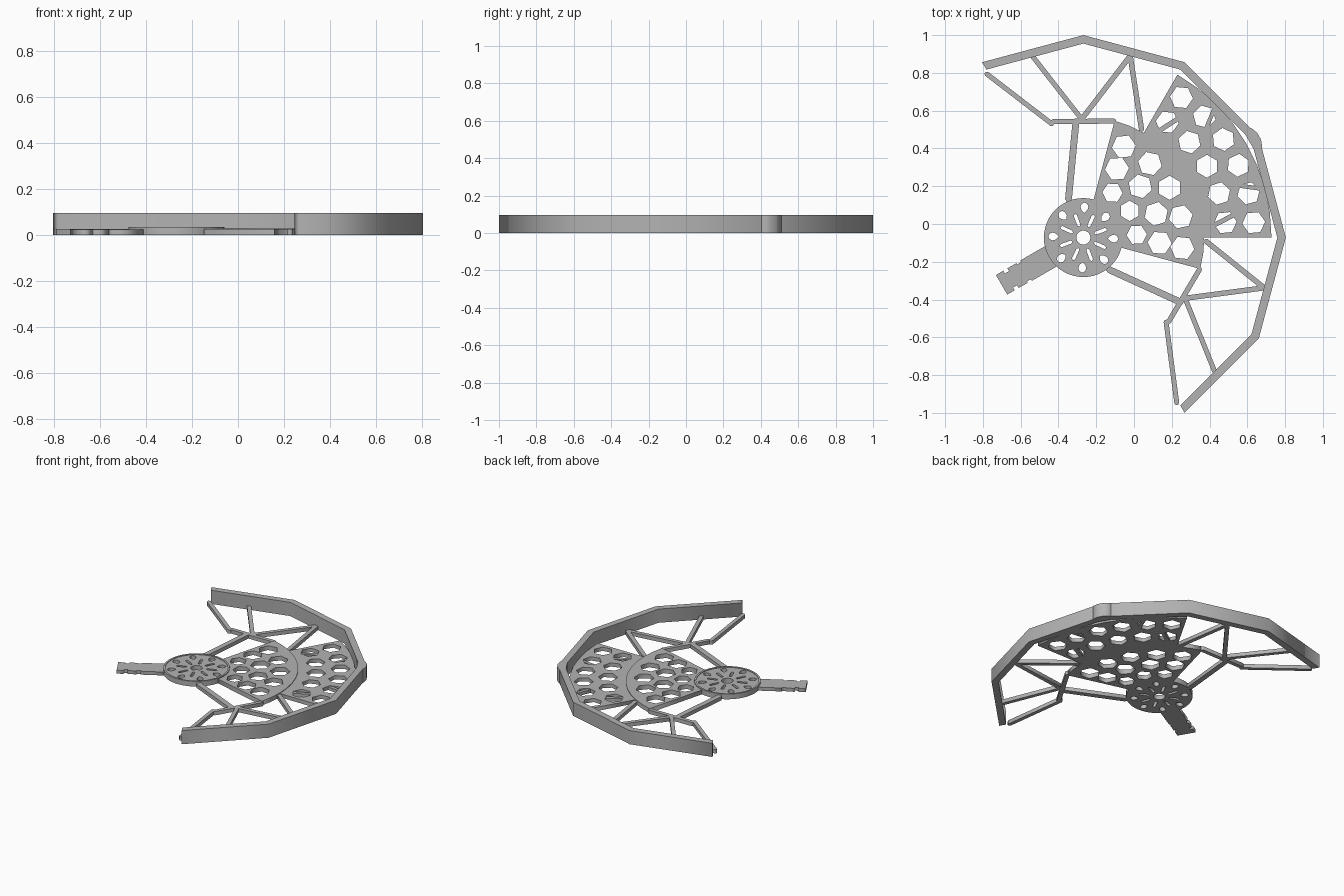
import bpy
from math import sin, cos, pi, radians
from mathutils import Matrix, Vector

if "Cube" in bpy.data.objects:
    bpy.data.objects.remove(bpy.data.objects["Cube"])

# Local frame: disc centre at origin, symmetry axis along +x
CX, CY, TURN = -0.268, -0.0718, radians(30)
WORLD = Matrix.Translation((CX, CY, 0)) @ Matrix.Rotation(TURN, 4, 'Z')
LOCAL = WORLD.inverted()

grey = bpy.data.materials.new("grey plastic")
grey.diffuse_color = (0.45, 0.45, 0.45, 1)
grey.use_nodes = True
grey.node_tree.nodes["Principled BSDF"].inputs["Base Color"].default_value = grey.diffuse_color


def polar(r, deg):
    return (r * cos(radians(deg)), r * sin(radians(deg)))


def arc(r, a, b, n):
    return [polar(r, a + (b - a) * i / n) for i in range(n + 1)]


def ring(r, n):
    return arc(r, 0, 360, n)[:-1]


def placed(shape, r, deg):
    """Move a small outline out to a radius and angle, turned with it."""
    m = Matrix.Rotation(radians(deg), 4, 'Z') @ Matrix.Translation((r, 0, 0))
    return [(m @ Vector((x, y, 0)))[:2] for x, y in shape]


def sheet(name, loops, height):
    """Flat plate from an outline plus hole outlines."""
    cu = bpy.data.curves.new(name, 'CURVE')
    cu.dimensions = '2D'
    cu.fill_mode = 'BOTH'
    cu.extrude = height / 2
    for loop in loops:
        sp = cu.splines.new('POLY')
        sp.points.add(len(loop) - 1)
        for p, (x, y) in zip(sp.points, loop):
            p.co = (x, y, 0, 1)
        sp.use_cyclic_u = True
    ob = bpy.data.objects.new(name, cu)
    bpy.context.collection.objects.link(ob)
    ob.matrix_world = WORLD @ Matrix.Translation((0, 0, height / 2))
    cu.materials.append(grey)
    bpy.ops.object.select_all(action='DESELECT')
    ob.select_set(True)
    bpy.context.view_layer.objects.active = ob
    bpy.ops.object.convert(target='MESH')
    return bpy.context.object


def strut(name, a, b, width, height=0.026):
    """Mirrored pair of straight bars, ends given in world x, y."""
    a, b = [(LOCAL @ Vector((*p, 0))).to_2d() for p in (a, b)]
    d = (b - a).normalized() * width / 2
    n = Vector((-d.y, d.x))
    pts = [a + n, a - d * 0.8 + n * 0.4, a - d * 0.8 - n * 0.4, a - n,
           b - n, b + d * 0.8 - n * 0.4, b + d * 0.8 + n * 0.4, b + n]
    for side, s in (("left", 1), ("right", -1)):
        sheet(f"{name}_{side}", [[(p.x, p.y * s) for p in pts]], height)


# Tall faceted rim wall with a thickened pad in the middle
sheet("rim_wall", [arc(1.0718, -90, 90, 6) + arc(1.027, 90, -90, 6)], 0.095)
pad = [(1.015, -0.06), (1.059, -0.06), (1.074, -0.02), (1.074, 0.02),
       (1.059, 0.06), (1.015, 0.06)]
sheet("rim_pad", [pad], 0.095)

# Inner fan plate with hexagonal holes
hexagon = ring(0.064, 6)
holes = [placed(hexagon, 0.527, a) for a in (-36, -18, 0, 18, 36)]
holes += [placed(hexagon, 0.405, a) for a in (-34, -12, 12, 34)]
holes += [placed(ring(0.054, 6), 0.283, a) for a in (-27, 0, 27)]
sheet("inner_fan", [arc(0.64, -45, 45, 12) + arc(0.204, 45, -45, 12)] + holes, 0.03)

# Outer fan plate
hexagon = ring(0.061, 6)
holes = [placed(hexagon, 0.755, a) for a in (-24, -12, 0, 12, 24)]
holes += [placed(hexagon, 0.905, a) for a in (-25, -15, -5, 5, 15, 25)]
sheet("outer_fan", [arc(0.996, -30, 30, 8) + arc(0.63, 30, -30, 8)] + holes, 0.026)

# Pierced hub disc: centre hole, slots and pointed petals
slot = [(-0.036, 0), (-0.028, 0.008), (0.028, 0.009), (0.036, 0),
        (0.028, -0.009), (-0.028, -0.008)]
petal = [(-0.03, 0), (-0.014, 0.016), (0.004, 0.021), (0.018, 0.015),
         (0.026, 0), (0.018, -0.015), (0.004, -0.021), (-0.014, -0.016)]
holes = [ring(0.037, 24)]
holes += [placed(slot, 0.097, 45 * k - 10) for k in range(8)]
holes += [placed(petal, 0.16, 45 * k + 13) for k in range(8)]
sheet("hub_disc", [ring(0.199, 48)] + holes, 0.032)
sheet("hub_rim", [ring(0.209, 48), ring(0.197, 48)], 0.036)

# Notched handle tab
edge = [(0.2, 0.062), (0.35, 0.062), (0.35, 0.052), (0.375, 0.052),
        (0.375, 0.06), (0.43, 0.06), (0.43, 0.043), (0.455, 0.043),
        (0.455, 0.06), (0.5, 0.06)]
sheet("handle_tab", [[(-x, y) for x, y in edge] + [(-x, -y) for x, y in edge[::-1]]], 0.024)

# Side lattice struts
strut("fan_to_rim_strut", (0.04, 0.5), (-0.02, 0.89), 0.028)
strut("inner_diagonal_strut", (-0.277, 0.555), (-0.02, 0.89), 0.028)
strut("outer_diagonal_strut", (-0.277, 0.555), (-0.535, 0.885), 0.026)
strut("cross_strut", (-0.43, 0.542), (-0.105, 0.545), 0.027)
strut("tip_strut", (-0.78, 0.795), (-0.435, 0.53), 0.026)
strut("hub_strut", (-0.307, 0.545), (-0.347, 0.13), 0.036)

# Short reinforcing bars across the outer fan
strut("fan_bar_inner", (0.12, 0.485), (0.26, 0.575), 0.025, 0.022)
strut("fan_bar_outer", (0.38, 0.5), (0.435, 0.635), 0.022, 0.022)
